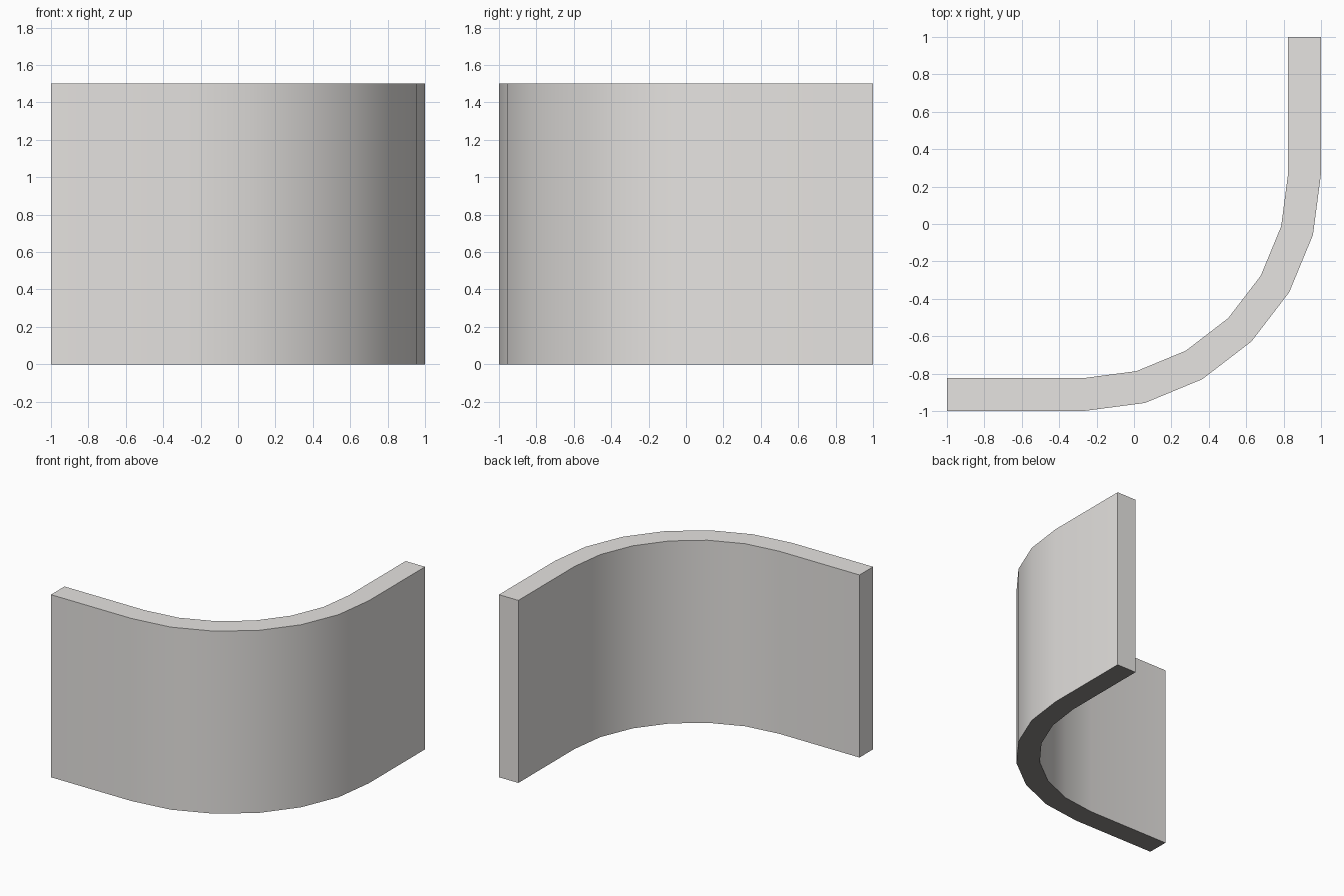
import bpy, bmesh, math

if "Cube" in bpy.data.objects:
    bpy.data.objects.remove(bpy.data.objects["Cube"])

HEIGHT = 1.5
CENTRE = (-0.27, 0.27)   # centre of the bend
OUTER, INNER = 1.27, 1.094
STEPS = 6                # segments in the quarter bend


def make_material(name, rgb):
    mat = bpy.data.materials.new(name)
    mat.diffuse_color = (*rgb, 1)
    mat.use_nodes = True
    mat.node_tree.nodes["Principled BSDF"].inputs["Base Color"].default_value = mat.diffuse_color
    return mat


concrete = make_material("light warm grey", (0.79, 0.77, 0.75))
underside = make_material("dark grey", (0.27, 0.26, 0.25))


def wall_side(radius):
    """Straight run, quarter bend, straight run at one radius."""
    cx, cy = CENTRE
    arc = [(cx + radius * math.sin(a), cy - radius * math.cos(a))
           for a in (math.radians(90 * i / STEPS) for i in range(STEPS + 1))]
    return [(-1, cy - radius)] + arc + [(cx + radius, 1)]


# Curved wall: closed plan outline extruded upwards
bm = bmesh.new()
outline = wall_side(OUTER) + wall_side(INNER)[::-1]
base = bm.faces.new([bm.verts.new((x, y, 0)) for x, y in outline])
top = bmesh.ops.extrude_face_region(bm, geom=[base], use_keep_orig=True)["geom"]
bmesh.ops.translate(bm, verts=[g for g in top if isinstance(g, bmesh.types.BMVert)],
                    vec=(0, 0, HEIGHT))
bmesh.ops.recalc_face_normals(bm, faces=bm.faces[:])

# Dark underside: every face pointing down
bm.normal_update()
for face in bm.faces:
    face.material_index = 1 if face.normal.z < -0.5 else 0

mesh = bpy.data.meshes.new("curved_wall")
bm.to_mesh(mesh)
bm.free()
mesh.materials.append(concrete)
mesh.materials.append(underside)
wall = bpy.data.objects.new("curved_wall", mesh)
bpy.context.collection.objects.link(wall)

# Smooth bend with crisp top, bottom and end edges
bpy.context.view_layer.objects.active = wall
wall.select_set(True)
bpy.ops.object.shade_smooth_by_angle(angle=math.radians(30))
